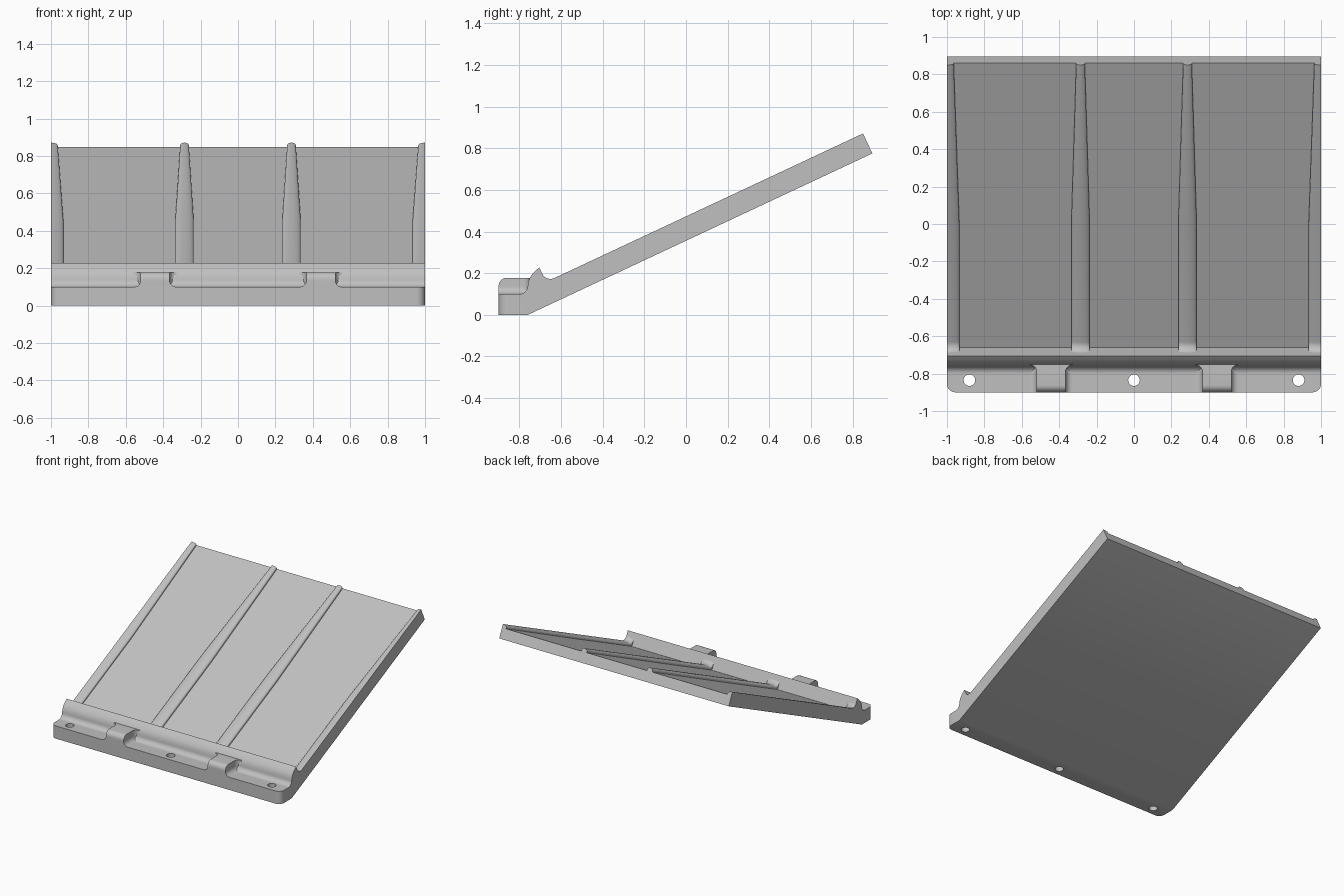
import bpy, bmesh
from math import sin, cos, pi, radians, sqrt

cube = bpy.data.objects.get("Cube")
if cube:
    bpy.data.objects.remove(cube, do_unlink=True)

grey = bpy.data.materials.new("light grey")
grey.use_nodes = True
GREY = (0.53, 0.53, 0.53, 1)
grey.diffuse_color = GREY
grey.node_tree.nodes["Principled BSDF"].inputs["Base Color"].default_value = GREY

TILT = radians(25.1)
HINGE_Y = -0.76
FRONT = -0.9
STEP = 0.1


def on_plate(s, n):
    """Plate coordinates (distance up the slope, height off the underside) to y, z."""
    return HINGE_Y + s * cos(TILT) - n * sin(TILT), s * sin(TILT) + n * cos(TILT)


def finish(name, bm):
    bmesh.ops.recalc_face_normals(bm, faces=bm.faces)
    mesh = bpy.data.meshes.new(name)
    bm.to_mesh(mesh)
    bm.free()
    mesh.materials.append(grey)
    obj = bpy.data.objects.new(name, mesh)
    bpy.context.collection.objects.link(obj)
    return obj


def smooth(obj):
    bpy.ops.object.select_all(action='DESELECT')
    obj.select_set(True)
    bpy.context.view_layer.objects.active = obj
    bpy.ops.object.shade_smooth_by_angle(angle=radians(32))


def loft(name, rings):
    """Skin closed rings of equal length and cap both ends."""
    bm = bmesh.new()
    loops = [[bm.verts.new(p) for p in ring] for ring in rings]
    for a, b in zip(loops, loops[1:]):
        for i in range(len(a)):
            j = (i + 1) % len(a)
            bm.faces.new((a[i], a[j], b[j], b[i]))
    bm.faces.new(loops[0])
    bm.faces.new(loops[-1])
    return finish(name, bm)


# Body: side profile with foot, curved lip and sloping plate
LIP_S, END_S, PLATE_N = 0.147, 1.828, 0.08
profile = [(FRONT, 0), (FRONT, STEP)]
for i in range(9):
    a = i / 8 * pi / 2
    profile.append((-0.80 + 0.04 * sin(a), STEP + 0.04 * (1 - cos(a))))
profile += [(-0.757, 0.16), (-0.75, 0.178), (-0.738, 0.196), (-0.723, 0.212)]
profile += [on_plate(LIP_S, 0.183), on_plate(LIP_S, PLATE_N),
            on_plate(END_S, PLATE_N), on_plate(END_S, 0), (HINGE_Y, 0)]
body = loft("ramp_body", [[(x, y, z) for y, z in profile] for x in (-1, 1)])

# Rounded front corners
bm = bmesh.new()
bm.from_mesh(body.data)
corners = [e for e in bm.edges
           if all(abs(v.co.y - FRONT) < 1e-4 for v in e.verts)
           and abs(e.verts[0].co.x - e.verts[1].co.x) < 1e-4]
bmesh.ops.bevel(bm, geom=corners, offset=0.045, segments=8, profile=0.5, affect='EDGES')
bm.to_mesh(body.data)
bm.free()

# Screw holes through the foot
for x in (-0.88, 0, 0.88):
    bpy.ops.mesh.primitive_cylinder_add(vertices=32, radius=0.031, depth=0.4,
                                        location=(x, -0.835, 0.05))
    cutter = bpy.context.object
    cutter.name = "hole_cutter"
    cutter.hide_render = True
    cutter.data.materials.append(grey)
    mod = body.modifiers.new("hole", 'BOOLEAN')
    mod.operation = 'DIFFERENCE'
    mod.solver = 'EXACT'
    mod.object = cutter
    bpy.context.view_layer.objects.active = body
    bpy.ops.object.modifier_apply(modifier=mod.name)
    bpy.data.objects.remove(cutter, do_unlink=True)
smooth(body)


# Raised blocks on the foot, filleted at the base and flared into the lip
def boss(name, cx):
    half, r, top = 0.077, 0.036, 0.178
    levels = [(STEP - 0.002, r)]
    for i in range(9):
        a = i / 8 * pi / 2
        levels.append((STEP + r * (1 - cos(a)), r * (1 - sin(a))))
    levels += [(0.14 + (top - 0.14) * sin(i / 8 * pi / 2), 0) for i in range(1, 9)]
    rings = []
    for z, spread in levels:
        rise = max(0, z - 0.14)
        front = FRONT + 0.038 - sqrt(max(0, 0.038 ** 2 - rise ** 2))
        side = [(half + spread, front)]
        for i in range(9):
            a = i / 8 * pi / 2
            flare = r * (1 - cos(a))
            side.append((half + max(spread, flare), -0.79 + r * sin(a)))
        side.append((half + r, -0.725 if z > 0.14 else -0.74))
        rings.append([(cx + x, y, z) for x, y in side]
                     + [(cx - x, y, z) for x, y in reversed(side)])
    smooth(loft(name, rings))


for label, sign in (("left", 1), ("right", -1)):
    boss(label + "_boss", sign * 0.443)


# Tapered ribs that curve up into the back of the lip
def rib(name, cx, wide, narrow, edge):
    height, r, taper_s = 0.026, 0.045, 0.89
    stations = []
    for i in range(11):
        a = i / 10 * pi / 2
        stations.append((LIP_S - 0.001 + r * (1 - cos(a)), wide, height + r * (1 - sin(a))))
    stations += [(taper_s, wide, height), (END_S, narrow, height)]
    span = pi / 2 if edge else pi
    rings = []
    for s, w, h in stations:
        section = [(w, -0.003)]
        for i in range(17):
            t = i / 16 * span
            section.append((w * cos(t), h - height * 0.65 * (1 - sin(t))))
        section.append((0 if edge else -w, -0.003))
        ring = []
        for x, n in section:
            y, z = on_plate(s, PLATE_N + n)
            ring.append((cx - x if cx > 0 else cx + x, y, z))
        rings.append(ring)
    smooth(loft(name, rings))


for label, sign in (("left", 1), ("right", -1)):
    rib(label + "_middle_rib", sign * 0.286, 0.049, 0.023, False)
    rib(label + "_edge_rib", sign * 1.0, 0.066, 0.036, True)
